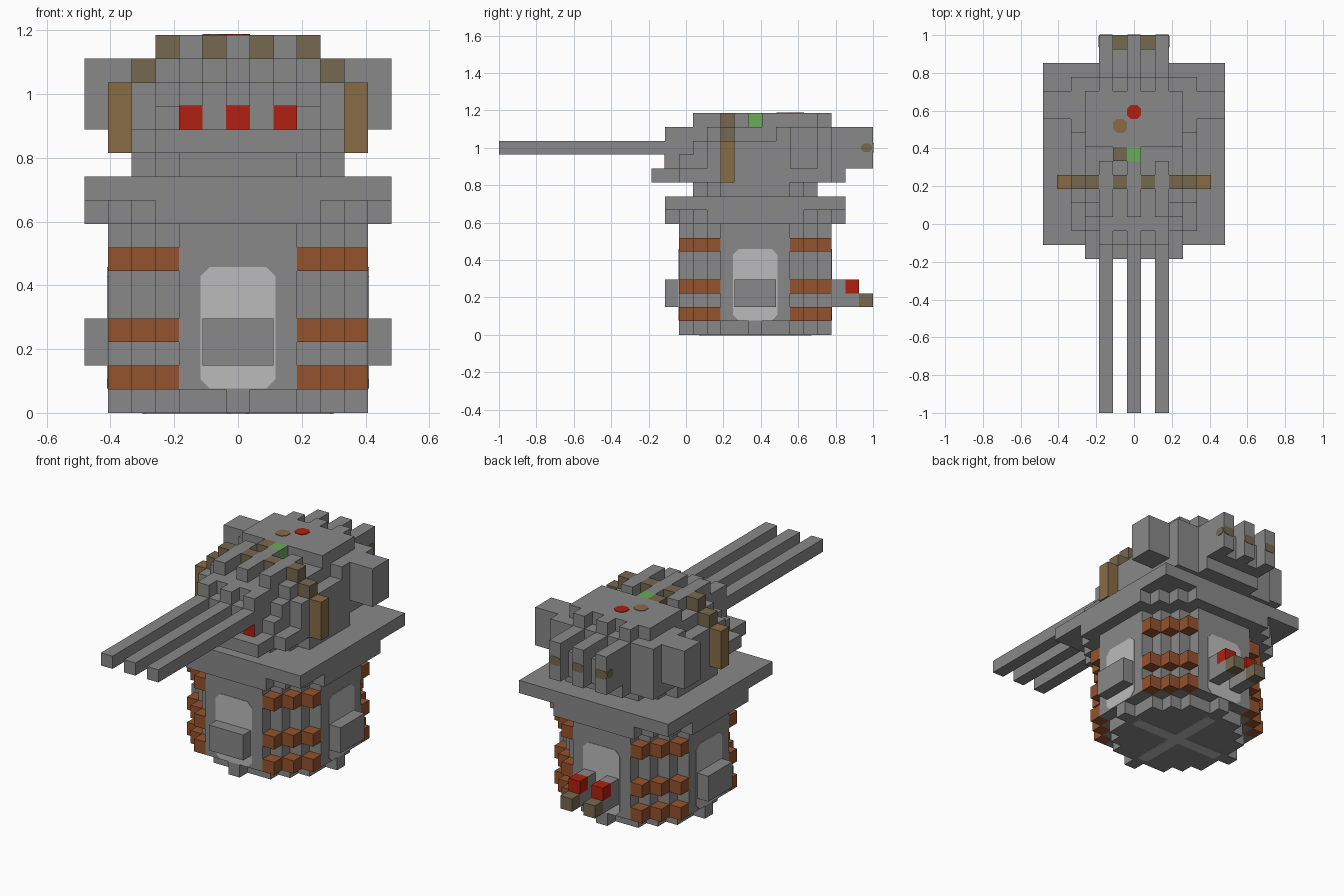
import bpy, bmesh, math
from mathutils import Vector

if "Cube" in bpy.data.objects:
    bpy.data.objects.remove(bpy.data.objects["Cube"])

U = 2 / 27          # edge of one block
MID = 18            # row of blocks on the tower axis
AXIS = (MID + 0.5) * U - 1

COLOURS = {
    "grey": (0.25, 0.25, 0.25), "light_grey": (0.5, 0.5, 0.5),
    "orange": (0.3, 0.085, 0.027), "red": (0.43, 0.015, 0.005),
    "green": (0.144, 0.41, 0.1), "brown": (0.246, 0.147, 0.061),
    "olive": (0.18, 0.14, 0.08),
}
MATS = {}
for name, rgb in COLOURS.items():
    mat = bpy.data.materials.new(name)
    mat.use_nodes = True
    mat.diffuse_color = (*rgb, 1)
    bsdf = mat.node_tree.nodes["Principled BSDF"]
    bsdf.inputs["Base Color"].default_value = (*rgb, 1)
    bsdf.inputs["Roughness"].default_value = 0.9
    MATS[name] = mat

parts = {}          # part name -> (colour, set of blocks)
filled = set()


def add(part, colour, cells):
    fresh = set(cells) - filled
    parts.setdefault(part, (colour, set()))[1].update(fresh)
    filled.update(fresh)


def box(xs, y0, y1, z0, z1):
    """Blocks in the given columns, rows y0..y1 and layers z0..z1."""
    return {(x, y, z) for x in xs for y in range(y0, y1 + 1) for z in range(z0, z1 + 1)}


def octagon(reach, cut, z0, z1):
    """Stepped octagon around the tower axis."""
    return {c for c in box(range(-reach, reach + 1), MID - reach, MID + reach, z0, z1)
            if abs(c[0]) + abs(c[1] - MID) <= cut}


def both(*columns):
    return [s * c for c in columns for s in (-1, 1)]


def span(n):
    return range(-n, n + 1)


RIBS = (-2, 0, 2)

# Tower with foot nubs, corner bands and side boxes
add("tower_foot", "grey", octagon(4, 6, 0, 0))
add("foot_nubs", "grey", box([0], 13, 13, 0, 0) | box([0], 23, 23, 0, 0) | box(both(5), MID, MID, 0, 0))
add("tower_body", "grey", octagon(5, 7, 1, 7))
for layer in (1, 3, 6):
    add("corner_bands", "orange", octagon(5, 8, layer, layer))
add("front_box", "grey", box(span(1), 12, 12, 2, 3))
add("side_boxes", "grey", box(both(6), MID - 1, MID + 1, 2, 3))

# Pipes at the back of the tower
add("back_pipes", "grey", box(both(1), 24, 24, 2, 3) | box(both(1), 25, 25, 2, 2))
add("pipe_valves", "red", box(both(1), 25, 25, 3, 3))
add("pipe_ends", "olive", box(both(1), 26, 26, 2, 2))

# Square deck on a stepped flange
add("deck_flange", "grey", octagon(6, 9, 8, 8))
add("deck", "grey", box(span(6), 12, 24, 9, 9))
add("turret_ring", "grey", octagon(4, 6, 10, 10))

# Arched strap over the turret
add("strap_sides", "brown", box(both(5), 16, 16, 11, 13))
add("strap_top", "olive", box(both(4), 16, 16, 14, 14) | box(both(1, 3), 16, 16, 15, 15))

# Turret, stepped back towards the sides
add("turret_base", "grey", box(span(3), 11, 23, 11, 11) | box(both(4), 13, 23, 11, 11)
    | box(span(2), 24, 24, 11, 11))
add("turret_body", "grey", box(span(2), 12, 23, 12, 13) | box(both(3), 13, 23, 12, 12)
    | box(both(3), 14, 23, 13, 13) | box(both(4), 15, 23, 12, 13))
add("turret_upper", "grey", box(RIBS, 12, 23, 14, 14) | box(both(1), 13, 23, 14, 14)
    | box(both(3), 15, 23, 14, 14) | box(both(4), 20, 23, 14, 14))
add("turret_roof", "grey", box(span(3), 19, 22, 15, 15) | box(RIBS, 23, 23, 15, 15))
add("roof_ribs", "grey", box(RIBS, 14, 17, 15, 15))
add("roof_lamp", "green", box([0], MID, MID, 15, 15))
add("roof_block", "olive", box([-1], MID, MID, 15, 15))
add("turret_ears", "grey", box(both(5, 6), 21, 22, 12, 14))
add("rear_prongs", "grey", box(RIBS, 24, 26, 12, 14) | box(both(1), 24, 25, 12, 13))
add("gun_barrels", "grey", box(RIBS, 0, 11, 13, 13))


def make_object(name, bm, colour):
    mesh = bpy.data.meshes.new(name)
    bm.to_mesh(mesh)
    bm.free()
    mesh.materials.append(MATS[colour])
    obj = bpy.data.objects.new(name, mesh)
    bpy.context.collection.objects.link(obj)


# Skin each part with its exposed block faces only
for name, (colour, cells) in parts.items():
    bm = bmesh.new()
    for cell in cells:
        centre = Vector(cell) + Vector((0, 0.5, 0.5))
        for axis in range(3):
            for sign in (-1, 1):
                n = Vector((0, 0, 0))
                n[axis] = sign
                if tuple(int(a + b) for a, b in zip(cell, n)) in filled:
                    continue
                a = Vector((0, 0, 0))
                a[(axis + 1) % 3] = 0.5
                b = n.cross(a)
                corners = [centre + n / 2 + p for p in (a + b, b - a, -a - b, a - b)]
                bm.faces.new([bm.verts.new(c * U - Vector((0, 1, 0))) for c in corners])
    bmesh.ops.remove_doubles(bm, verts=bm.verts, dist=0.001)
    make_object(name, bm, colour)


def plate(name, colour, centre, normal, up, width, height, chamfer):
    """Thin painted plate with cut corners, lying on a surface."""
    n, v = Vector(normal), Vector(up)
    u = v.cross(n)
    w, h, c = width / 2, height / 2, chamfer
    outline = [(w - c, h), (c - w, h), (-w, h - c), (-w, c - h),
               (c - w, -h), (w - c, -h), (w, c - h), (w, h - c)]
    bm = bmesh.new()
    face = bm.faces.new([bm.verts.new(Vector(centre) + u * p + v * q) for p, q in outline])
    ext = bmesh.ops.extrude_face_region(bm, geom=[face])
    top = [g for g in ext["geom"] if isinstance(g, bmesh.types.BMVert)]
    bmesh.ops.translate(bm, verts=top, vec=n * 0.003)
    bmesh.ops.recalc_face_normals(bm, faces=bm.faces)
    make_object(name, bm, colour)


UP, Y = (0, 0, 1), (0, 1, 0)

# Pale panels on the four sides, and a pale cross underneath
for side, turn in zip(("front", "left", "back", "right"), range(4)):
    angle = (turn - 1) * math.pi / 2
    n = Vector((round(math.cos(angle)), round(math.sin(angle)), 0))
    base = Vector((0, AXIS, 0))
    plate(side + "_panel", "light_grey", base + n * 5.5 * U + Vector((0, 0, 0.267)), n, UP, 0.236, 0.382, 0.03)
    plate(side + "_underside_strip", "light_grey", base + n * 0.15, (0, 0, -1), n, 0.07, 0.3, 0.01)

# Red sights under the barrels, olive marks on the prongs
for i in RIBS:
    plate("gun_sight", "red", (i * U, 12 * U - 1, 12.5 * U), (0, -1, 0), UP, U, U, 0.001)
    plate("prong_mark", "olive", (i * U, 0.999, 13.5 * U), Y, UP, 0.07, 0.05, 0.01)
for s in (-1, 1):
    plate("prong_side_mark", "olive", (s * 2.5 * U, 0.966, 13.5 * U), (s, 0, 0), UP, 0.06, 0.045, 0.015)

# Round spots on the roof
for name, colour, x, y in (("red_spot", "red", 0, 0.593), ("brown_spot", "brown", -U, 0.52)):
    plate(name, colour, (x, y, 16 * U), UP, Y, U, U, 0.02)
